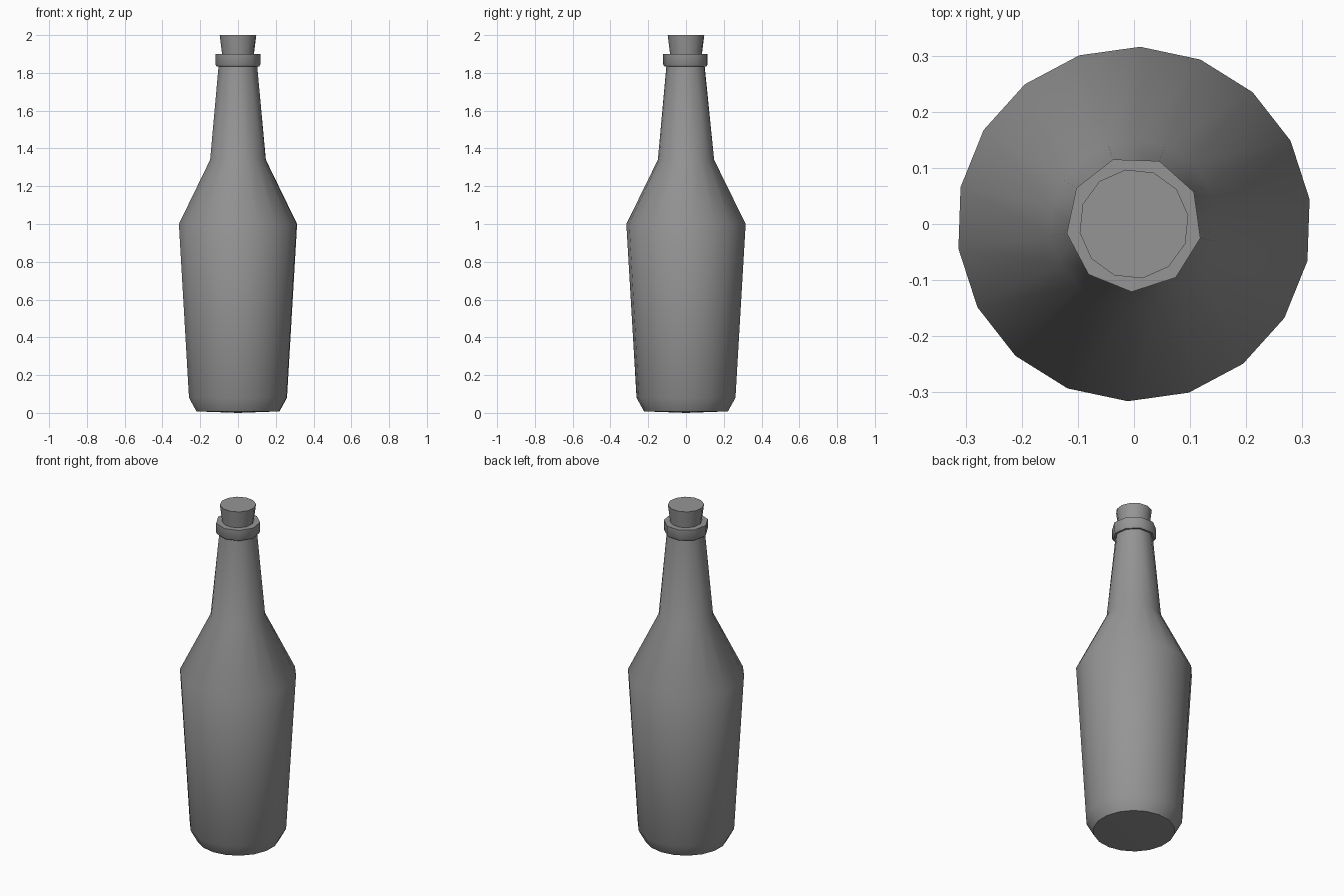
import bpy, bmesh
from math import cos, sin, radians, pi

if "Cube" in bpy.data.objects:
    bpy.data.objects.remove(bpy.data.objects["Cube"])

grey = bpy.data.materials.new("dark_grey")
grey.diffuse_color = (0.3, 0.3, 0.3, 1)
grey.use_nodes = True
grey.node_tree.nodes["Principled BSDF"].inputs["Base Color"].default_value = grey.diffuse_color


def ring(bm, r, z, n, start):
    """Ring of n vertices, first one at the given angle in degrees."""
    return [bm.verts.new((r * cos(radians(start) + 2 * pi * i / n),
                          r * sin(radians(start) + 2 * pi * i / n), z))
            for i in range(n)]


def bridge(bm, low, high):
    n = len(low)
    for i in range(n):
        j = (i + 1) % n
        bm.faces.new((low[i], low[j], high[j], high[i]))


def lathe(bm, profile, n, start):
    """Stack rings from (radius, height) pairs; return the rings."""
    rings = [ring(bm, r, z, n, start) for r, z in profile]
    for a, b in zip(rings, rings[1:]):
        bridge(bm, a, b)
    return rings


def finish(bm, name):
    bmesh.ops.recalc_face_normals(bm, faces=bm.faces)
    mesh = bpy.data.meshes.new(name)
    bm.to_mesh(mesh)
    bm.free()
    mesh.materials.append(grey)
    obj = bpy.data.objects.new(name, mesh)
    bpy.context.collection.objects.link(obj)
    bpy.ops.object.select_all(action='DESELECT')
    obj.select_set(True)
    bpy.context.view_layer.objects.active = obj
    bpy.ops.object.shade_smooth_by_angle(angle=radians(50))


# Bottle: 18-sided body and shoulder, 9-sided neck top and lip
bm = bmesh.new()
body = lathe(bm, [(0.222, 0.008), (0.262, 0.08), (0.316, 1.0),
                  (0.149, 1.34)], 18, 28)
neck = lathe(bm, [(0.104, 1.835), (0.115, 1.835),
                  (0.121, 1.845), (0.121, 1.90)], 9, 28)

# Slightly pointed base
tip = bm.verts.new((0, 0, 0))
for i in range(18):
    bm.faces.new((body[0][i], tip, body[0][(i + 1) % 18]))

# Neck joins every second shoulder vertex to the 9-sided top
b, n = body[-1], neck[0]
for i in range(9):
    j = (i + 1) % 9
    mid, end = b[2 * i + 1], b[(2 * i + 2) % 18]
    bm.faces.new((n[i], b[2 * i], mid))
    bm.faces.new((n[i], mid, n[j]))
    bm.faces.new((n[j], mid, end))
bm.faces.new(neck[-1])
finish(bm, "bottle")

# Cork: tapered 12-sided stopper
bm = bmesh.new()
cork = lathe(bm, [(0.084, 1.89), (0.098, 2.0)], 12, 9)
bm.faces.new(cork[0])
bm.faces.new(cork[-1])
finish(bm, "cork")
